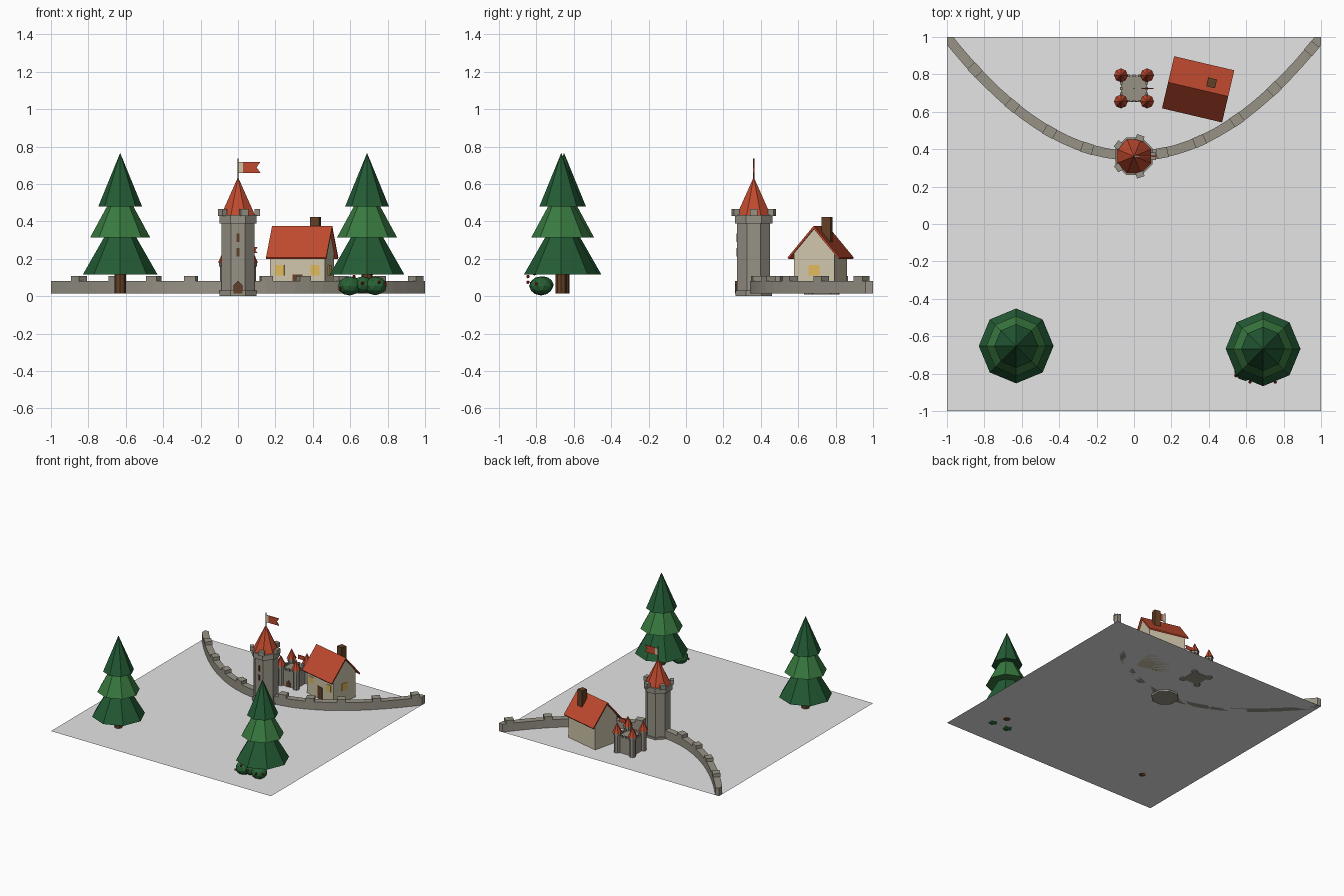
import bpy, bmesh, math
from mathutils import Matrix, Vector

if "Cube" in bpy.data.objects:
    bpy.data.objects.remove(bpy.data.objects["Cube"])

G = 0.015  # ground level


def material(name, rgb):
    m = bpy.data.materials.new(name)
    m.diffuse_color = [(c / 255) ** 2.2 for c in rgb] + [1]
    m.use_nodes = True
    m.node_tree.nodes["Principled BSDF"].inputs["Base Color"].default_value = m.diffuse_color
    return m


GROUND = material("pale grey", (228, 228, 228))
STONE = material("stone", (150, 145, 133))
RED = material("red tile", (190, 75, 50))
CREAM = material("cream plaster", (205, 195, 168))
BROWN = material("brown wood", (100, 66, 42))
YELLOW = material("yellow glass", (222, 184, 92))
DARK = material("dark green", (40, 92, 56))
LIGHT = material("mid green", (60, 122, 66))
BUSH = material("bush green", (44, 98, 56))
BERRY = material("berry red", (165, 38, 30))


def make(name, bm, mat, matrix=Matrix()):
    bm.transform(matrix)
    bmesh.ops.recalc_face_normals(bm, faces=bm.faces)
    me = bpy.data.meshes.new(name)
    bm.to_mesh(me)
    bm.free()
    me.materials.append(mat)
    ob = bpy.data.objects.new(name, me)
    bpy.context.collection.objects.link(ob)
    return ob


def box(name, size, centre, mat, frame=Matrix(), turn=0):
    bm = bmesh.new()
    bmesh.ops.create_cube(bm, size=1)
    m = Matrix.Translation(centre) @ Matrix.Rotation(turn, 4, 'Z') @ Matrix.Diagonal((*size, 1))
    return make(name, bm, mat, frame @ m)


def cone(name, r1, r2, z1, z2, xy, mat, sides=8, turn=0):
    bm = bmesh.new()
    bmesh.ops.create_cone(bm, cap_ends=True, segments=sides, radius1=r1, radius2=r2, depth=z2 - z1)
    m = Matrix.Translation((*xy, (z1 + z2) / 2)) @ Matrix.Rotation(turn, 4, 'Z')
    return make(name, bm, mat, m)


def prism(name, outline, y1, y2, mat, frame=Matrix()):
    """Extrude an x-z outline along y."""
    bm = bmesh.new()
    f = bm.faces.new([bm.verts.new((x, y1, z)) for x, z in outline])
    ext = bmesh.ops.extrude_face_region(bm, geom=[f])['geom']
    bmesh.ops.translate(bm, vec=(0, y2 - y1, 0), verts=[v for v in ext if isinstance(v, bmesh.types.BMVert)])
    return make(name, bm, mat, frame)


# Ground
bm = bmesh.new()
bmesh.ops.create_grid(bm, x_segments=1, y_segments=1, size=1)
make("ground", bm, GROUND, Matrix.Translation((0, 0, G)))


# Curved wall: strip swept along a parabola, trimmed at the ground edges
def curve_strip(name, xa, xb, z1, z2, n, half):
    bm = bmesh.new()
    rings = []
    for i in range(n + 1):
        x = xa + (xb - xa) * i / n
        p = Vector((x, 0.365 + 0.635 * x * x, 0))
        nrm = Vector((-1.27 * x, 1, 0)).normalized() * half
        rings.append([bm.verts.new(p + nrm * s + Vector((0, 0, z)))
                      for s, z in ((-1, z1), (1, z1), (1, z2), (-1, z2))])
    for a, b in zip(rings, rings[1:]):
        for k in range(4):
            bm.faces.new((a[k], a[(k + 1) % 4], b[(k + 1) % 4], b[k]))
    bm.faces.new(rings[0])
    bm.faces.new(rings[-1])
    for axis in ((1, 0, 0), (-1, 0, 0), (0, 1, 0)):
        geom = bm.verts[:] + bm.edges[:] + bm.faces[:]
        cut = bmesh.ops.bisect_plane(bm, geom=geom, plane_co=axis, plane_no=axis, clear_outer=True)
        edges = [e for e in cut['geom_cut'] if isinstance(e, bmesh.types.BMEdge) and e.is_boundary]
        if edges:
            bmesh.ops.holes_fill(bm, edges=edges)
    make(name, bm, STONE)


curve_strip("curved_wall", -1.03, 1.03, G, 0.08, 28, 0.026)
for k in range(10):
    x = -0.85 + 0.2 * k
    if abs(x) > 0.1:
        h = 0.031 / math.sqrt(1 + 1.6 * x * x)
        curve_strip("wall_merlon", x - h, x + h, 0.079, 0.107, 1, 0.028)


# Swallow-tailed flag with a pale band at the pole
def flag(name, x0, x1, z1, z2, y, band):
    zm, notch = (z1 + z2) / 2, x1 - (x1 - x0) * 0.18
    if band:
        prism(name + "_band", [(x0, z1), (band, z1), (band, z2), (x0, z2)], y - .003, y + .003, CREAM)
    s = band or x0
    prism(name, [(s, z1), (x1, z1), (notch, zm), (x1, z2), (s, z2)], y - .003, y + .003, RED)


# Watch tower
T, k8, half = (0, 0.362), 1 / math.cos(math.pi / 8), math.pi / 8
cone("tower_base", 0.098 * k8, 0.098 * k8, 0, 0.03, T, STONE, 8, half)
cone("tower_shaft", 0.088 * k8, 0.088 * k8, 0.03, 0.39, T, STONE, 8, half)
cone("tower_parapet", 0.1 * k8, 0.1 * k8, 0.39, 0.435, T, STONE, 8, half)
for i in range(5):
    a = math.tau * i / 5
    box("tower_merlon", (0.03, 0.042, 0.035),
        (0.103 * math.cos(a), T[1] + 0.103 * math.sin(a), 0.4475), STONE, turn=a)
cone("tower_roof", 0.1, 0.0, 0.43, 0.637, T, RED, 8, half)
cone("tower_flagpole", 0.004, 0.004, 0.62, 0.735, T, BROWN, 6)
flag("tower_flag", 0.003, 0.12, 0.66, 0.718, T[1], 0.028)
front = T[1] - 0.088
for z in (0.235, 0.312):
    box("tower_slit", (0.015, 0.008, 0.045), (0, front, z), BROWN)
prism("tower_door", [(-.024, G), (.024, G), (.024, .06), (0, .082), (-.024, .06)],
      front - .0125, front - .002, BROWN)

# Small castle with four corner turrets
C = (0, 0.725)
box("castle_body", (0.14, 0.14, 0.135), (*C, 0.0775), STONE)
for i in range(4):
    a = math.tau * i / 4
    R = Matrix.Translation((*C, 0)) @ Matrix.Rotation(a, 4, 'Z')
    for s in (-0.03, 0, 0.03):
        box("castle_merlon", (0.016, 0.012, 0.02), (s, -0.068, 0.152), STONE, R)
    xy = (0.07 * (1 if i in (0, 3) else -1), C[1] + 0.07 * (1 if i < 2 else -1))
    cone("castle_turret", 0.025, 0.025, 0.008, 0.165, xy, STONE)
    cone("castle_turret_top", 0.031, 0.031, 0.16, 0.18, xy, STONE)
    cone("castle_turret_roof", 0.037, 0, 0.18, 0.258, xy, RED)
prism("castle_door", [(-.018, G), (.018, G), (.018, .05), (0, .068), (-.018, .05)],
      C[1] - .074, C[1] - .069, BROWN)
cone("castle_flagpole", 0.003, 0.003, 0.14, 0.268, C, BROWN, 6)
flag("castle_flag", 0.04, 0.105, 0.23, 0.262, C[1], None)

# Cottage, turned on the ground
H = Matrix.Translation((0.343, 0.72, 0)) @ Matrix.Rotation(math.radians(-13.2), 4, 'Z')
side = H @ Matrix.Rotation(math.pi / 2, 4, 'Z')  # outline plane across the gable
prism("house_walls", [(-.11, G), (.11, G), (.11, .232), (0, .362), (-.11, .232)], -.15, .15, CREAM, side)
for s in (-1, 1):
    prism("house_roof", [(0, .376), (s * .143, .207), (s * .138, .198), (0, .36)], -.165, .165, RED, side)
box("chimney", (0.048, 0.048, 0.14), (0.062, 0.05, 0.353), BROWN, H)
box("house_door", (0.055, 0.008, 0.1), (0, -0.11, G + 0.05), BROWN, H)
for s in (-1, 1):
    box("front_window", (0.05, 0.008, 0.055), (s * 0.097, -0.11, 0.138), YELLOW, H)
box("gable_window", (0.008, 0.06, 0.055), (0.15, 0, 0.138), YELLOW, H)

# Fir trees
for xy in ((-0.63, -0.652), (0.69, -0.667)):
    cone("tree_trunk", 0.03, 0.03, G, 0.13, xy, BROWN)
    cone("tree_tier_low", 0.2, 0, 0.115, 0.465, xy, DARK)
    cone("tree_tier_middle", 0.16, 0, 0.315, 0.61, xy, LIGHT)
    cone("tree_tier_top", 0.117, 0, 0.48, 0.766, xy, DARK)


# Berry bush
def ball(name, r, c, mat, sub=1, squash=1.0):
    bm = bmesh.new()
    bmesh.ops.create_icosphere(bm, subdivisions=sub, radius=r)
    make(name, bm, mat, Matrix.Translation(c) @ Matrix.Diagonal((1, 1, squash, 1)))


for x, y, z, r in ((.597, -.775, .055, .064), (.665, -.765, .06, .058), (.735, -.775, .055, .062)):
    ball("bush_clump", r, (x, y, z), BUSH, 2, 0.8)
for x, y, z in ((.62, -.845, .105), (.755, -.845, .075), (.715, -.81, .12), (.545, -.81, .04),
                (.785, -.80, .065), (.665, -.825, .07)):
    ball("berry", 0.01, (x, y, z), BERRY)
